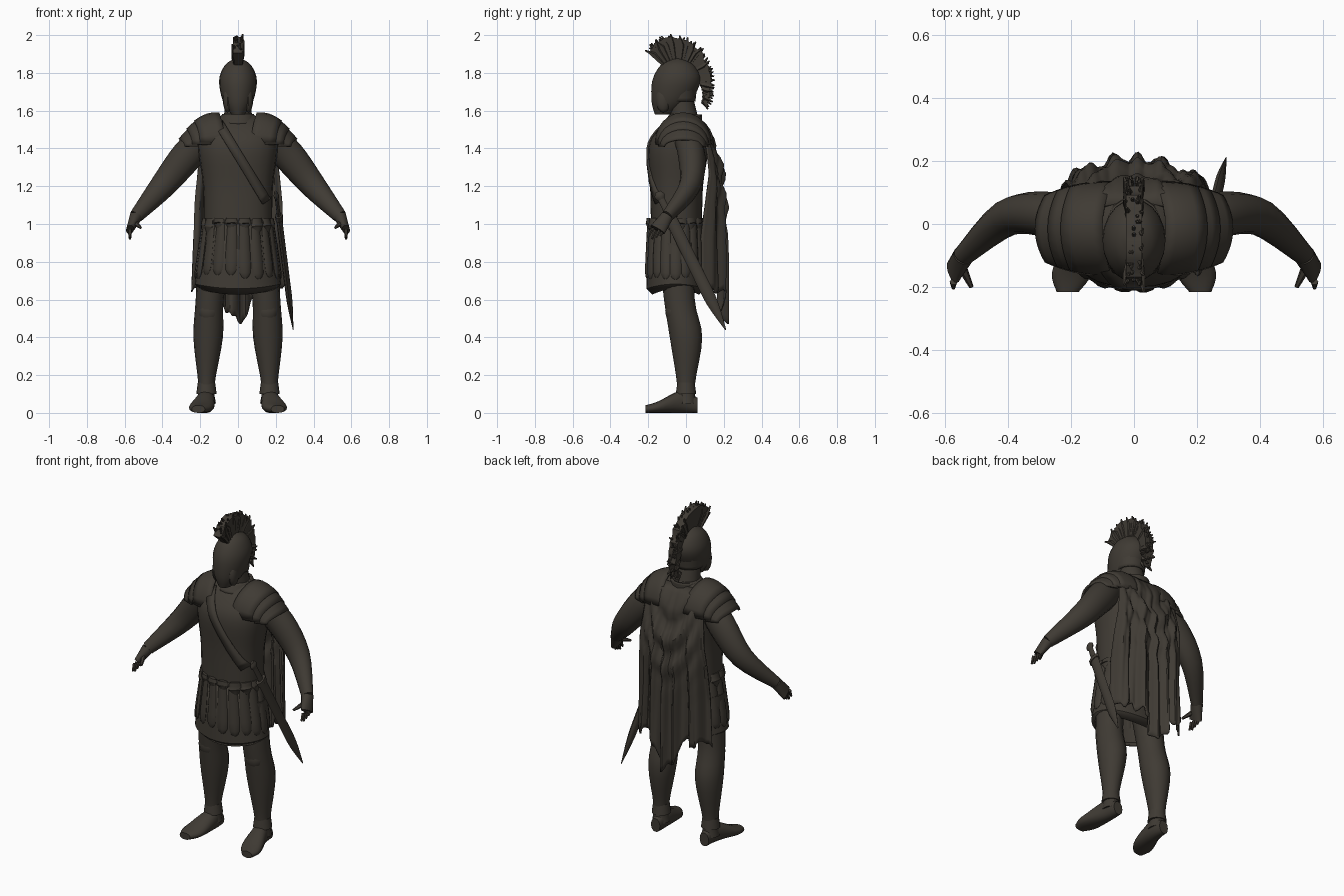
import bpy, bmesh, math, random
from mathutils import Matrix, Vector

random.seed(4)
cube = bpy.data.objects.get("Cube")
if cube:
    bpy.data.objects.remove(cube)

COLOUR = (0.05, 0.043, 0.034, 1)
bronze = bpy.data.materials.new("dark_bronze")
bronze.use_nodes = True
bronze.diffuse_color = COLOUR
bronze.node_tree.nodes["Principled BSDF"].inputs["Base Color"].default_value = COLOUR

X, Y, Z = Vector((1, 0, 0)), Vector((0, 1, 0)), Vector((0, 0, 1))
parts = []


def finish(name, mesh, mirror=False, thick=0):
    mesh.materials.append(bronze)
    obj = bpy.data.objects.new(name, mesh)
    bpy.context.collection.objects.link(obj)
    if thick:
        solid = obj.modifiers.new("thickness", "SOLIDIFY")
        solid.thickness, solid.offset = thick, 0
    if mirror:
        obj.modifiers.new("mirror", "MIRROR").use_mirror_merge = False
    parts.append(obj)
    return obj


def sheet(name, rows, closed=False, caps=False, **options):
    """Join equal rows of points into a surface, optionally a closed tube."""
    count = len(rows[0])
    verts = [point for row in rows for point in row]
    faces = []
    for r in range(len(rows) - 1):
        for i in range(count if closed else count - 1):
            j = (i + 1) % count
            faces.append((r * count + i, r * count + j, (r + 1) * count + j, (r + 1) * count + i))
    if caps:
        faces += [tuple(range(count)), tuple(range(len(verts) - count, len(verts)))]
    mesh = bpy.data.meshes.new(name)
    mesh.from_pydata(verts, [], faces)
    return finish(name, mesh, **options)


def oval(name, centre, size, **options):
    mesh = bpy.data.meshes.new(name)
    bm = bmesh.new()
    place = Matrix.Translation(centre) @ Matrix.Diagonal((*size, 1))
    bmesh.ops.create_uvsphere(bm, u_segments=12, v_segments=8, radius=1, matrix=place)
    bm.to_mesh(mesh)
    bm.free()
    return finish(name, mesh, **options)


def smooth(keys, steps):
    """Curve through the keys, with extra values in between."""
    keys = [Vector(key) for key in keys]
    result = []
    for k in range(len(keys) - 1):
        before, here, there = keys[max(k - 1, 0)], keys[k], keys[k + 1]
        after = keys[min(k + 2, len(keys) - 1)]
        for s in range(steps):
            t = s / steps
            bend = (2 * before - 5 * here + 4 * there - after) * t + (3 * (here - there) + after - before) * t * t
            result.append(here + (there - before + bend) * t / 2)
    return result + [keys[-1]]


def tube(name, path, widths, depth=1, depths=None, axis=None, ref=Y, sides=16, power=1, steps=4, caps=True, **options):
    """Loft ovals along a path; a fixed axis keeps all the ovals parallel."""
    depths = depths or [w * depth for w in widths]
    points = smooth(path, steps)
    sizes = smooth(list(zip(widths, depths)), steps)
    rows = []
    for k, (point, size) in enumerate(zip(points, sizes)):
        along = axis or points[min(k + 1, len(points) - 1)] - points[max(k - 1, 0)]
        across = along.cross(ref).normalized()
        out = along.cross(across).normalized()
        row = []
        for i in range(sides):
            angle = math.tau * i / sides
            c, s = math.cos(angle), math.sin(angle)
            c, s = math.copysign(abs(c) ** power, c), math.copysign(abs(s) ** power, s)
            row.append(point + across * c * size.x + out * s * size.y)
        rows.append(row)
    return sheet(name, rows, closed=True, caps=caps, **options)


# Cuirass, neck and collar
cuirass = tube("cuirass", [(0, -0.05, 0.96), (0, -0.05, 1.2), (0, -0.04, 1.4), (0, -0.02, 1.5), (0, 0, 1.58)],
               [0.18, 0.185, 0.21, 0.19, 0.08], depths=[0.135, 0.14, 0.16, 0.13, 0.06], axis=Z, sides=24, power=0.85)
tube("neck", [(0, 0, 1.5), (0, -0.03, 1.68)], [0.08, 0.065], axis=Z)
tube("collar", [(0, -0.02, 1.53), (0, 0, 1.58)], [0.1, 0.08], axis=Z, caps=False, thick=0.01)

# Sword strap laid over the front of the cuirass
bpy.context.view_layer.update()
strap_start, strap_end = Vector((-0.1, -1, 1.53)), Vector((0.15, -1, 1.12))
edge = Vector((0.02, 0, 0.015))
rows = []
for k in range(15):
    middle = strap_start.lerp(strap_end, k / 14)
    hits = [cuirass.ray_cast(middle + edge * side, Y)[1] for side in (-1, 1)]
    rows.append([hit - Y * 0.004 for hit in hits])
sheet("sword_strap", rows, thick=0.012)


# Flaring skirt with rounded leather strips and short tabs at the waist
def skirt_point(angle, z, lift=0):
    flare = 0.14 * (1 - z) + lift
    return Vector((math.sin(angle) * (0.178 + flare), -0.055 - math.cos(angle) * (0.138 + flare / 4 + lift), z))


def hanging_strips(name, count, top, bottom, width, lift):
    for i in range(count):
        angle = math.tau * (i + 0.5) / count
        low = bottom + random.uniform(-0.015, 0.015)
        heights = [top, (top + low) / 2, low + width, low]
        tube(f"{name}_{i + 1}", [skirt_point(angle, z, lift) for z in heights],
             [width * 0.8, width, width, width / 4], depth=0.4, steps=2, sides=8,
             ref=Vector((math.sin(angle), -math.cos(angle), 0)))


around = [math.tau * i / 32 for i in range(32)]
rows = [[skirt_point(a, z + 0.07 * math.sin(a) ** 2 * (1 - z)) for a in around] for z in (0.66, 0.8, 1.02)]
hem = [skirt_point(a, 0.63 + 0.03 * math.sin(a) ** 2, -0.025) for a in around]
sheet("skirt", [hem] + rows, closed=True, thick=0.012)
hanging_strips("skirt_strip", 18, 1, 0.72, 0.03, 0.004)
hanging_strips("waist_tab", 16, 1.03, 0.96, 0.036, 0.006)

# Three overlapping arched plates over each shoulder, narrowing outwards
for layer, name in enumerate(("inner", "middle", "outer")):
    rows = []
    for k in range(5):
        x = 0.1 + 0.07 * layer + k * (0.13 - 0.03 * layer) / 4
        top = 1.585 - 3.5 * (x - 0.1) ** 2 + 0.004 * k
        half = 0.145 - 1.2 * (x - 0.12) ** 2
        low = 1.43 - 0.01 * layer
        row = []
        for i in range(13):
            angle = math.pi * i / 12
            reach = math.cos(angle)
            row.append((x - 0.03 * reach ** 2, -0.015 - half * reach, low + (top - low) * math.sin(angle)))
        rows.append(row)
    sheet(f"{name}_shoulder_guards", rows, mirror=True, thick=0.012)

# Arms, palms, fingers and thumbs
wrist, knuckles = Vector((0.54, -0.1, 1.04)), Vector((0.572, -0.15, 0.97))
tube("arms", [(0.17, 0, 1.46), (0.27, 0.03, 1.36), (0.4, 0.02, 1.2), wrist],
     [0.08, 0.085, 0.068, 0.037], depth=0.85, sides=12, mirror=True)
tube("palms", [wrist, knuckles], [0.034, 0.02], depths=[0.034, 0.044], mirror=True)
for i, name in enumerate(("index", "middle", "ring", "little")):
    root = knuckles + Y * 0.022 * (i - 1.5)
    tube(f"{name}_fingers", [root, root + Vector((0, -0.02, -0.05 + 0.008 * abs(i - 1)))],
         [0.012, 0.006], sides=6, mirror=True)
tube("thumbs", [wrist.lerp(knuckles, 0.4), (0.515, -0.2, 0.98)], [0.018, 0.007], sides=6, mirror=True)

# Legs with knee guards and greave cuffs, feet turned slightly outwards
tube("legs", [(0.12, -0.05, 0.9), (0.15, -0.035, 0.6), (0.158, 0, 0.4), (0.167, 0, 0.15), (0.167, 0, 0.05)],
     [0.09, 0.074, 0.078, 0.043, 0.05], depth=1.1, axis=Z, mirror=True)
oval("knee_guards", (0.156, -0.06, 0.54), (0.06, 0.05, 0.07), mirror=True)
tube("greave_cuffs", [(0.167, 0, 0.16), (0.167, 0, 0.1)], [0.046, 0.054], axis=Z, mirror=True)
tube("feet", [(0.165, 0.06, 0.04), (0.168, -0.02, 0.06), (0.195, -0.15, 0.03), (0.21, -0.215, 0.02)],
     [0.03, 0.046, 0.064, 0.035], depths=[0.04, 0.06, 0.03, 0.02], axis=Y, ref=Z, power=0.9, mirror=True)

# Closed helmet with nose guard, cheek plates and neck guard
tube("helmet", [(0, -0.12, 1.58), (0, -0.08, 1.65), (0, -0.05, 1.76), (0, -0.045, 1.84), (0, -0.045, 1.875)],
     [0.035, 0.08, 0.1, 0.07, 0.02], depth=1.28, axis=Z, sides=20)
oval("nose_guard", (0, -0.17, 1.7), (0.016, 0.012, 0.07))
oval("cheek_plates", (0.055, -0.12, 1.66), (0.025, 0.04, 0.07), mirror=True)
tube("neck_guard", [(0, -0.03, 1.74), (0, -0.03, 1.65)], [0.085, 0.075], axis=Z, caps=False, thick=0.01)


# Horsehair crest fanning round the helmet: solid core with ragged tufts
def crest_ray(angle, radius, x=0):
    return Vector((x, -0.04 + math.cos(angle) * radius, 1.76 + math.sin(angle) * radius))


def crest_reach(angle):
    return 0.1 + 0.1 * max(0, -angle), 0.215 - 0.03 * math.cos(1.8 * angle - 0.3)


front, back = math.radians(138), math.radians(-42)
rows = []
for k in range(25):
    angle = front + (back - front) * k / 24
    inner, outer = crest_reach(angle)
    outer *= random.uniform(0.88, 0.98)
    rows.append([crest_ray(angle, inner, -0.018), crest_ray(angle, inner, 0.018),
                 crest_ray(angle, outer, 0.026), crest_ray(angle, outer, -0.026)])
sheet("crest_core", rows, closed=True, caps=True)
for i in range(70):
    angle, side = random.uniform(back, front), random.uniform(-1, 1)
    inner, outer = crest_reach(angle)
    lean = angle + random.uniform(-0.1, 0.1)
    tube(f"crest_tuft_{i + 1}", [crest_ray(angle, inner, side * 0.014), crest_ray(angle, outer * 0.8, side * 0.024),
                                 crest_ray(lean, outer * random.uniform(0.95, 1.03), side * 0.032)],
         [0.01, 0.013, 0.004], ref=X, sides=5, steps=1)

# Cloak with hanging pleats, sagging swags and a ragged hem
rows = []
for r in range(31):
    v = r / 30
    row = []
    for c in range(73):
        u = c / 36 - 1
        length = 0.9 + 0.17 * max(0, 1 - 6 * u * u) + 0.02 * math.sin(17 * u) + 0.01 * math.sin(41 * u)
        z = 1.56 - v * length
        fold = math.sin(u * 17 + math.sin(5 * u) + v)
        pleat = 0.022 * min(1, v * 1.5) * (fold + 0.3 * math.sin(u * 37 - v))
        swag = 0.02 * math.sin((z - 0.35 * u * u) * 36) * math.sin(math.pi * min(1, v * 1.7)) * (1 - u * u)
        hang = 0.065 + 0.12 * math.sqrt(min(1, 3 * v)) + 0.015 * v
        row.append((u * (0.165 + 0.05 * math.sqrt(min(1, 2 * v)) + 0.03 * v),
                    hang + pleat + swag - 0.09 * u * u * min(1, 0.3 + v), z))
    rows.append(row)
sheet("cloak", rows, thick=0.01)

# Sheathed sword on the left hip, each piece a span of one line
pommel, tip = Vector((0.2, -0.15, 1.17)), Vector((0.292, 0.21, 0.44))


def sword_piece(name, start, end, widths):
    path = [pommel.lerp(tip, start + (end - start) * k / (len(widths) - 1)) for k in range(len(widths))]
    tube(name, path, widths, depth=0.5, ref=X, sides=8)


sword_piece("sword_pommel", 0, 0.06, [0.015, 0.028, 0.015])
sword_piece("sword_grip", 0.05, 0.18, [0.018, 0.02])
sword_piece("sword_guard", 0.17, 0.2, [0.04, 0.04])
sword_piece("sheath", 0.2, 1, [0.032, 0.032, 0.032, 0.03, 0.003])

# Consistent outward faces and smooth shading with sharp edges kept
bpy.ops.object.select_all(action="DESELECT")
for obj in parts:
    obj.select_set(True)
bpy.context.view_layer.objects.active = cuirass
bpy.ops.object.mode_set(mode="EDIT")
bpy.ops.mesh.select_all(action="SELECT")
bpy.ops.mesh.normals_make_consistent(inside=False)
bpy.ops.object.mode_set(mode="OBJECT")
bpy.ops.object.shade_smooth_by_angle(angle=math.radians(40))
